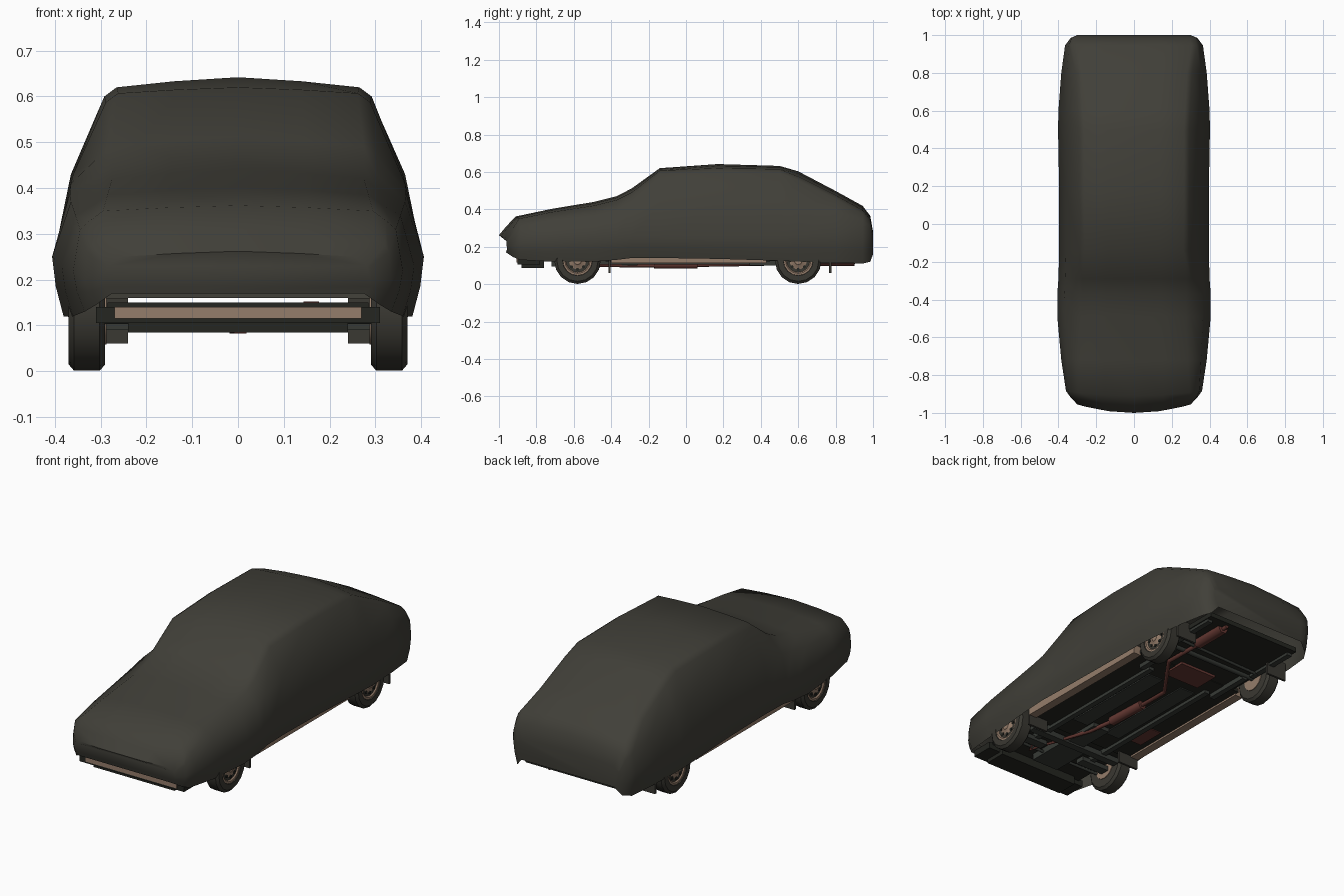
import bpy, bmesh, math
from mathutils import Vector

if "Cube" in bpy.data.objects:
    bpy.data.objects.remove(bpy.data.objects["Cube"])


def material(name, rgb):
    m = bpy.data.materials.new(name)
    m.diffuse_color = (*rgb, 1)
    m.use_nodes = True
    m.node_tree.nodes["Principled BSDF"].inputs["Base Color"].default_value = m.diffuse_color
    return m


CLOTH = material("olive grey cloth", (0.052, 0.050, 0.040))
RUBBER = material("tyre rubber", (0.042, 0.040, 0.032))
TAN = material("tan metal", (0.30, 0.205, 0.145))
RUST = material("rusty red", (0.13, 0.04, 0.032))
FLOOR = material("dark floor", (0.018, 0.019, 0.015))
STEEL = material("grey steel", (0.038, 0.042, 0.036))


def make(name, bm, mat, smooth=None):
    bmesh.ops.recalc_face_normals(bm, faces=bm.faces)
    me = bpy.data.meshes.new(name)
    bm.to_mesh(me)
    bm.free()
    ob = bpy.data.objects.new(name, me)
    me.materials.append(mat)
    bpy.context.collection.objects.link(ob)
    if smooth:
        bpy.ops.object.select_all(action='DESELECT')
        ob.select_set(True)
        bpy.context.view_layer.objects.active = ob
        bpy.ops.object.shade_smooth_by_angle(angle=math.radians(smooth))
    return ob


def box(name, mat, x0, x1, y0, y1, z0, z1):
    bm = bmesh.new()
    bmesh.ops.create_cube(bm, size=1)
    for v in bm.verts:
        v.co = Vector(((x0 + x1) / 2 + v.co.x * (x1 - x0),
                       (y0 + y1) / 2 + v.co.y * (y1 - y0),
                       (z0 + z1) / 2 + v.co.z * (z1 - z0)))
    return make(name, bm, mat)


def lathe(name, mat, profile, centre, side, segs=16, smooth=40):
    """Spin (offset along x, radius) points about the x axis."""
    bm = bmesh.new()
    rings = []
    for off, r in profile:
        rings.append([bm.verts.new((centre[0] + side * off,
                                    centre[1] + r * math.sin(2 * math.pi * i / segs),
                                    centre[2] - r * math.cos(2 * math.pi * i / segs)))
                      for i in range(segs)])
    for a, b in zip(rings, rings[1:]):
        for i in range(segs):
            j = (i + 1) % segs
            bm.faces.new((a[i], a[j], b[j], b[i]))
    bm.faces.new(rings[0])
    bm.faces.new(rings[-1])
    return make(name, bm, mat, smooth)


def pipe(name, mat, points, radius):
    cu = bpy.data.curves.new(name, 'CURVE')
    cu.dimensions = '3D'
    cu.bevel_depth = radius
    cu.bevel_resolution = 1
    cu.use_fill_caps = True
    sp = cu.splines.new('POLY')
    sp.points.add(len(points) - 1)
    for p, co in zip(sp.points, points):
        p.co = (*co, 1)
    cu.materials.append(mat)
    ob = bpy.data.objects.new(name, cu)
    bpy.context.collection.objects.link(ob)
    return ob


# Cloth cover, lofted front to back:
# y, hem z, waist half width, waist z, shoulder width, shoulder z, roof width, roof z, top z
stations = [
    (-1.00, .17, .30, .20, .29, .23, .27, .25, .262),
    (-.96, .145, .335, .20, .33, .26, .31, .295, .31),
    (-.91, .13, .36, .22, .345, .31, .31, .35, .362),
    (-.72, .12, .385, .23, .355, .34, .30, .385, .402),
    (-.49, .12, .406, .25, .365, .37, .29, .42, .44),
    (-.37, .13, .406, .25, .367, .39, .29, .45, .47),
    (-.29, .14, .40, .25, .365, .41, .29, .49, .512),
    (-.14, .14, .396, .25, .36, .43, .277, .607, .62),
    (.17, .135, .396, .25, .36, .43, .28, .62, .642),
    (.50, .125, .402, .25, .365, .43, .28, .615, .632),
    (.60, .12, .40, .26, .36, .42, .285, .575, .603),
    (.80, .115, .385, .26, .355, .39, .295, .475, .498),
    (.945, .11, .365, .25, .345, .34, .32, .395, .418),
    (.985, .12, .335, .25, .33, .31, .31, .345, .365),
    (1.00, .16, .30, .22, .30, .25, .29, .27, .28),
]
bm = bmesh.new()
rings = []
for y, zb, wm, zm, ws, zs, wr, zr, zt in stations:
    half = [(wm - .025, zb), (wm - .008, (zb + zm) / 2), (wm, zm), (ws, zs),
            (wr + .012, zr - .02), (wr - .015, zr), (wr * .5, zr * .4 + zt * .6)]
    row = half + [(0, zt)] + [(-x, z) for x, z in reversed(half)]
    bow = .5 * max(0, (-y - .85) / .15)          # rounded nose in plan
    rings.append([bm.verts.new((x, y + bow * x * x, z)) for x, z in row])
for a, b in zip(rings, rings[1:]):
    for i in range(len(a) - 1):
        bm.faces.new((a[i], a[i + 1], b[i + 1], b[i]))
bm.faces.new(rings[0])
bm.faces.new(rings[-1])
make("cloth_cover", bm, CLOTH, 50)

# Wheels, rims and mud flaps
tyre = [(-.04, .07), (-.04, .11), (-.028, .124), (.028, .124), (.04, .11), (.04, .08), (.03, .075)]
rim = [(.028, .078), (.036, .078), (.036, .068), (.028, .06), (.033, .025), (.038, .02)]
for side, sname in ((1, "right"), (-1, "left")):
    for y, ename in ((-.58, "front"), (.60, "rear")):
        c = (side * .33, y, .125)
        tag = f"{ename}_{sname}"
        lathe("tyre_" + tag, RUBBER, tyre, c, side)
        lathe("rim_" + tag, TAN, rim, c, side)
        lathe("inner_rim_" + tag, TAN, [(-.043, .066), (-.035, .068)], c, side)
        for k in range(8):                        # dark vent holes in the rim
            a = k * math.pi / 4
            lathe("rim_hole", FLOOR, [(.026, .009), (.034, .009)],
                  (c[0], y + .046 * math.sin(a), .125 + .046 * math.cos(a)), side, 6)
        fy = y + .165
        box("mud_flap_" + tag, RUBBER, side * .24, side * .36, fy, fy + .012, .06, .16)
    # Tan sills and raised floor members
    box("sill_" + sname, TAN, side * .315, side * .362, -.40, .43, .112, .16)
    box("floor_rail_" + sname, STEEL, side * .17, side * .20, -.62, .36, .105, .13)
    box("front_arm_" + sname, STEEL, side * .12, side * .30, -.60, -.55, .09, .115)
    box("trailing_arm_" + sname, STEEL, side * .22, side * .25, .34, .60, .10, .125)
    box("floor_pan_" + sname, STEEL, side * .06, side * .15, -.30, .30, .116, .126)
    box("rear_rail_" + sname, STEEL, side * .25, side * .28, .62, .92, .11, .14)

# Underbody
box("floor", FLOOR, -.32, .32, -.43, .45, .122, .14)
box("front_floor", FLOOR, -.285, .285, -.88, -.43, .13, .15)
box("rear_floor", FLOOR, -.285, .285, .45, .95, .125, .15)
box("front_tray", FLOOR, -.24, .24, -.88, -.76, .085, .13)
box("front_valance", FLOOR, -.31, .31, -.90, -.78, .105, .14)
box("front_bumper_edge", TAN, -.27, .27, -.905, -.895, .115, .14)
box("engine_sump", STEEL, -.09, .07, -.72, -.50, .095, .14)
box("front_cross_member", STEEL, -.28, .28, -.50, -.46, .09, .12)
box("gearbox", STEEL, -.05, .05, -.50, -.26, .10, .13)
box("fuel_tank", RUST, -.12, .10, .36, .50, .112, .13)
box("floor_patch", RUST, -.28, -.21, -.28, -.12, .117, .125)
pipe("rear_axle", STEEL, [(-.30, .6, .125), (.30, .6, .125)], .015)
pipe("rear_cross_rod", STEEL, [(-.27, .66, .115), (.25, .68, .115)], .008)
pipe("steering_rod", STEEL, [(-.29, -.64, .11), (.29, -.64, .11)], .008)

# Exhaust with middle and rear silencers
pipe("exhaust_pipe", RUST, [(.17, -.58, .13), (.14, -.66, .105), (.03, -.31, .10), (0, -.10, .10),
                            (-.01, .23, .105), (.17, .48, .11), (.16, .70, .115), (.16, .93, .12)], .011)
pipe("middle_silencer", RUST, [(.005, -.17, .105), (-.005, .06, .105)], .026)
pipe("rear_silencer", RUST, [(.16, .70, .125), (.16, .90, .125)], .032)
